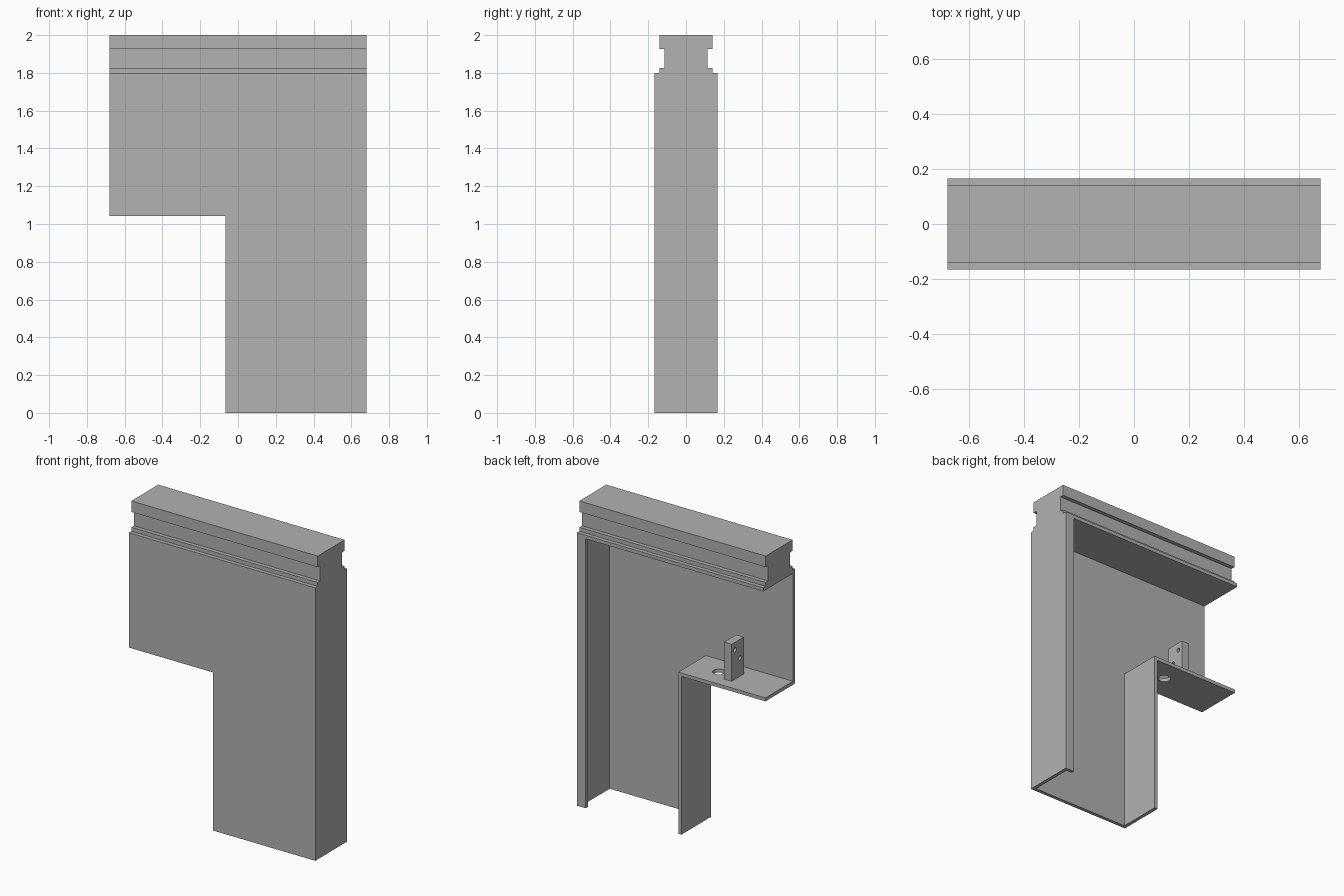
import bpy
import bmesh
from math import pi
from mathutils import Vector

if "Cube" in bpy.data.objects:
    bpy.data.objects.remove(bpy.data.objects["Cube"])

# Single matte grey
grey = bpy.data.materials.new("plain_grey")
grey.use_nodes = True
colour = (0.445, 0.445, 0.445, 1)
grey.diffuse_color = colour
grey.node_tree.nodes["Principled BSDF"].inputs["Base Color"].default_value = colour

# Overall dimensions
W, D, T = 0.68, 0.166, 0.023      # half width, half depth, sheet thickness
LEG = -0.067                      # outer face of the inner leg wall
SHELF = 1.043                     # underside of the shelf
TOP = 1.80                        # top of the casing
BACK = D - T                      # back edge of recessed sheets


def prism(name, outline, vector):
    """Extrude a closed 3D outline along a vector."""
    bm = bmesh.new()
    face = bm.faces.new([bm.verts.new(p) for p in outline])
    new = bmesh.ops.extrude_face_region(bm, geom=[face])["geom"]
    verts = [g for g in new if isinstance(g, bmesh.types.BMVert)]
    bmesh.ops.translate(bm, verts=verts, vec=Vector(vector))
    bmesh.ops.recalc_face_normals(bm, faces=bm.faces)
    mesh = bpy.data.meshes.new(name)
    bm.to_mesh(mesh)
    bm.free()
    mesh.materials.append(grey)
    obj = bpy.data.objects.new(name, mesh)
    bpy.context.collection.objects.link(obj)
    return obj


def box(name, x0, x1, y0, y1, z0, z1):
    base = [(x0, y0, z0), (x1, y0, z0), (x1, y1, z0), (x0, y1, z0)]
    return prism(name, base, (0, 0, z1 - z0))


def drill(obj, location, radius, rotation=(0, 0, 0)):
    """Cut a round through hole."""
    bpy.ops.mesh.primitive_cylinder_add(vertices=32, radius=radius, depth=0.2,
                                        location=location, rotation=rotation)
    cutter = bpy.context.object
    cutter.hide_render = True
    cutter.data.materials.append(grey)
    mod = obj.modifiers.new("hole", "BOOLEAN")
    mod.operation, mod.solver, mod.object = "DIFFERENCE", "EXACT", cutter
    bpy.context.view_layer.objects.active = obj
    bpy.ops.object.modifier_apply(modifier=mod.name)
    bpy.data.objects.remove(cutter)


# Stepped front panel
panel = [(LEG, 0), (W, 0), (W, TOP - T), (-W, TOP - T), (-W, SHELF), (LEG, SHELF)]
prism("front_panel", [(x, -D, z) for x, z in panel], (0, T, 0))

# Side walls, with the return lip on the tall one
box("outer_side_wall", W - T, W, -D + T, D, 0, TOP - T)
box("back_lip", W - 0.064, W - T, BACK, D, 0, TOP - T)
box("inner_side_wall", LEG, LEG + T, -D + T, BACK, 0, SHELF)

# Shelf with a cable hole
shelf = box("shelf", -W, LEG + T, -D + T, BACK, SHELF, SHELF + T)
drill(shelf, (-0.24, 0, SHELF), 0.038)

# Upright bracket with two bolt holes
bracket = box("bracket", -0.38, -0.325, -0.06, 0.068, SHELF + T, 1.31)
for y, z in ((0.032, 1.26), (-0.02, 1.187)):
    drill(bracket, (-0.35, y, z), 0.014, (0, pi / 2, 0))

# Grooved top rail
half = [(D, TOP - T), (D, TOP), (0.14, TOP), (0.14, 1.826),
        (0.114, 1.826), (0.114, 1.927), (0.14, 1.927), (0.14, 2)]
profile = half + [(-y, z) for y, z in reversed(half)]
prism("top_rail", [(-W, y, z) for y, z in profile], (2 * W, 0, 0))
